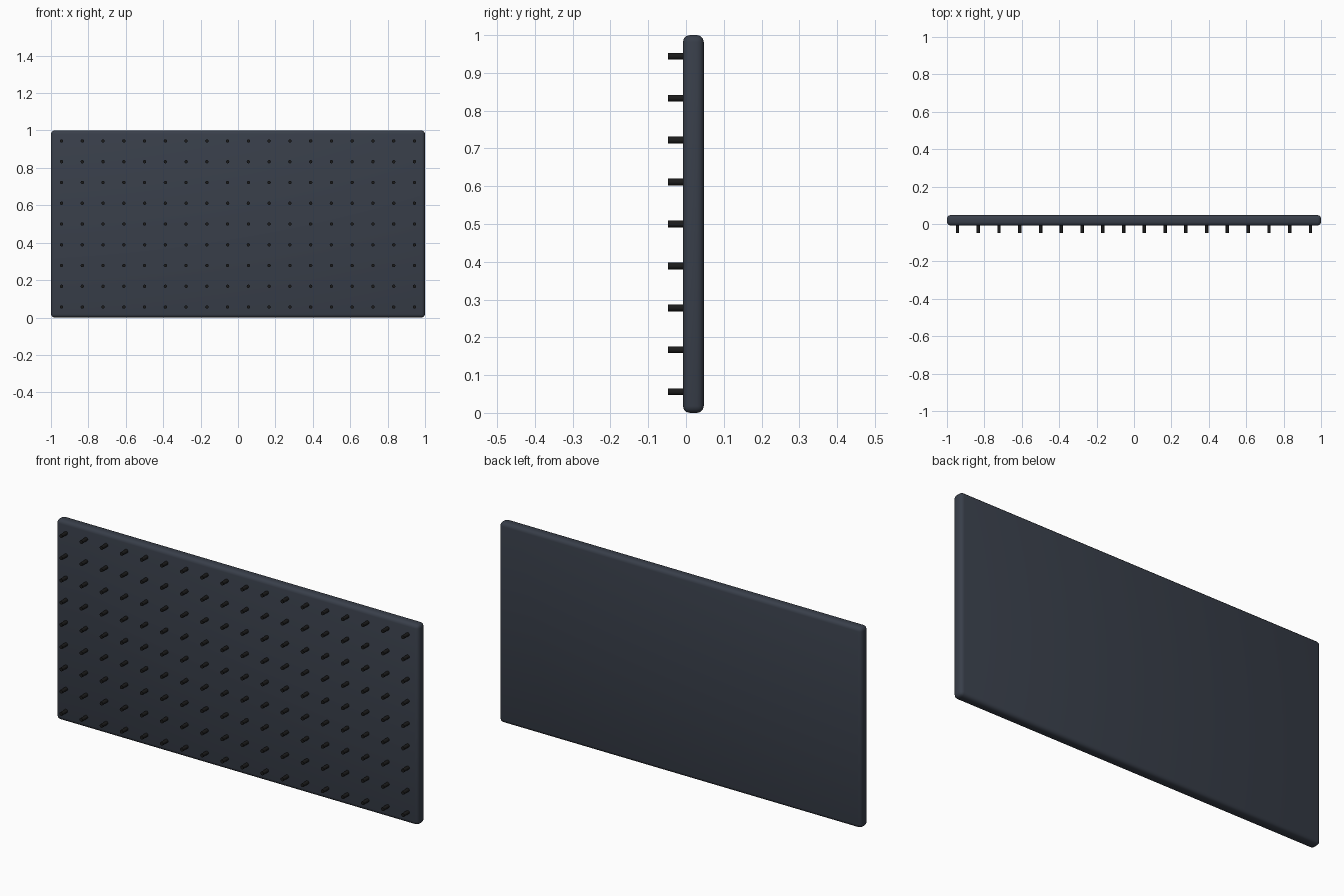
import bpy
import bmesh
from math import radians
from mathutils import Matrix

old = bpy.data.objects.get("Cube")
if old:
    bpy.data.objects.remove(old, do_unlink=True)


def make_material(name, rgb):
    mat = bpy.data.materials.new(name)
    mat.use_nodes = True
    color = (*rgb, 1)
    mat.diffuse_color = color
    mat.node_tree.nodes["Principled BSDF"].inputs["Base Color"].default_value = color
    return mat


def make_object(name, bm, mat):
    mesh = bpy.data.meshes.new(name)
    bm.to_mesh(mesh)
    bm.free()
    mesh.materials.append(mat)
    obj = bpy.data.objects.new(name, mesh)
    bpy.context.collection.objects.link(obj)
    bpy.ops.object.select_all(action="DESELECT")
    obj.select_set(True)
    bpy.context.view_layer.objects.active = obj
    bpy.ops.object.shade_smooth_by_angle(angle=radians(40))
    return obj


slate = make_material("slate blue grey", (0.040, 0.049, 0.068))
black = make_material("soft black", (0.011, 0.011, 0.011))

FRONT, BACK, TIP = -0.008, 0.047, -0.048
SPACING = 0.111
COLUMNS, ROWS = 18, 9

# Board with rounded edges
bm = bmesh.new()
bmesh.ops.create_cube(bm, size=1, matrix=Matrix.Translation((0, (FRONT + BACK) / 2, 0.5))
                      @ Matrix.Diagonal((2, BACK - FRONT, 1, 1)))
bmesh.ops.bevel(bm, geom=bm.edges[:], offset=0.018, segments=3, profile=0.5,
                affect="EDGES", clamp_overlap=True)
make_object("board", bm, slate)

# Grid of round pegs on the front, sunk slightly into the board
root = FRONT + 0.01
turn = Matrix.Rotation(radians(90), 4, "X")
bm = bmesh.new()
for col in range(COLUMNS):
    for row in range(ROWS):
        x = (col - (COLUMNS - 1) / 2) * SPACING
        z = 0.5 + (row - (ROWS - 1) / 2) * SPACING
        bmesh.ops.create_cone(bm, cap_ends=True, segments=12, radius1=0.009, radius2=0.009,
                              depth=root - TIP,
                              matrix=Matrix.Translation((x, (root + TIP) / 2, z)) @ turn)
make_object("pegs", bm, black)
